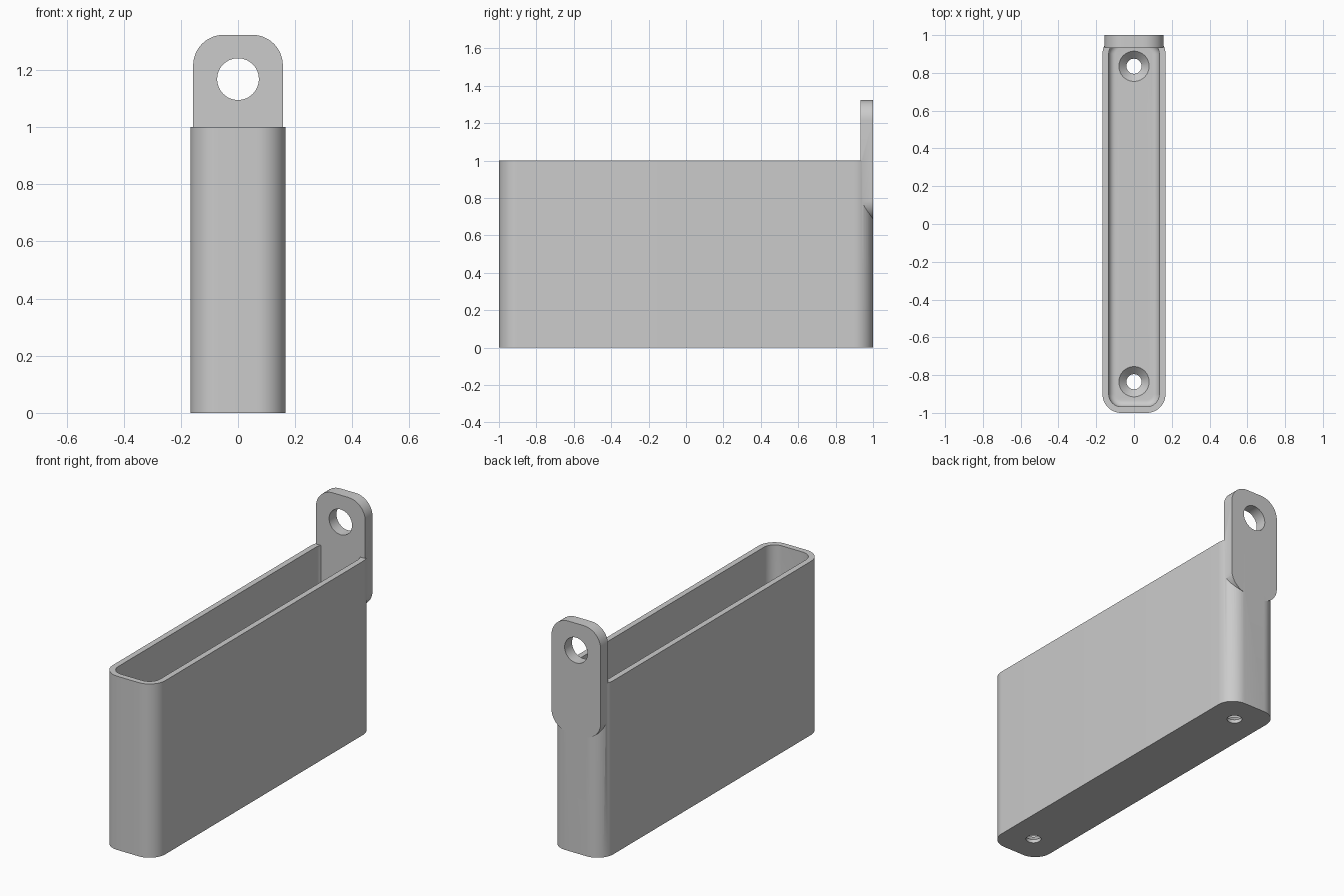
import bpy, bmesh, math
from mathutils import Matrix

if "Cube" in bpy.data.objects:
    bpy.data.objects.remove(bpy.data.objects["Cube"], do_unlink=True)

grey = bpy.data.materials.new("plain grey")
grey.use_nodes = True
grey.diffuse_color = (0.6, 0.6, 0.6, 1)
grey.node_tree.nodes["Principled BSDF"].inputs["Base Color"].default_value = (0.6, 0.6, 0.6, 1)


def rounded_rect(hx, hy, r, steps=12):
    """Outline of a rectangle with rounded corners, counter-clockwise."""
    pts = []
    for q, (sx, sy) in enumerate([(1, 1), (-1, 1), (-1, -1), (1, -1)]):
        for i in range(steps + 1):
            a = math.pi / 2 * (q + i / steps)
            pts.append((sx * (hx - r) + r * math.cos(a), sy * (hy - r) + r * math.sin(a)))
    return pts


def circle(r, sides=48):
    return [(r * math.cos(math.tau * i / sides), r * math.sin(math.tau * i / sides))
            for i in range(sides)]


def loft(name, sections, matrix=Matrix()):
    """Closed solid through stacked (outline, height) sections."""
    bm = bmesh.new()
    rings = [[bm.verts.new((x, y, z)) for x, y in pts] for pts, z in sections]
    for low, high in zip(rings, rings[1:]):
        for i in range(len(low)):
            j = (i + 1) % len(low)
            bm.faces.new((low[i], low[j], high[j], high[i]))
    bm.faces.new(rings[0][::-1])
    bm.faces.new(rings[-1])
    bm.transform(matrix)
    bmesh.ops.recalc_face_normals(bm, faces=bm.faces)
    mesh = bpy.data.meshes.new(name)
    bm.to_mesh(mesh)
    bm.free()
    mesh.materials.append(grey)
    obj = bpy.data.objects.new(name, mesh)
    bpy.context.collection.objects.link(obj)
    return obj


def combine(target, tool, operation):
    """Apply a boolean and remove the tool object."""
    bpy.context.view_layer.objects.active = target
    mod = target.modifiers.new(operation.title(), "BOOLEAN")
    mod.operation, mod.object, mod.solver = operation, tool, "EXACT"
    tool.hide_render = True
    bpy.ops.object.modifier_apply(modifier=mod.name)
    bpy.data.objects.remove(tool, do_unlink=True)


WIDTH, WALL, FLOOR, FILLET = 0.167, 0.033, 0.06, 0.035

# Tall narrow tray
tray = loft("tray_with_hanging_tab", [(rounded_rect(WIDTH, 1, 0.1), 0),
                                      (rounded_rect(WIDTH, 1, 0.1), 1)])

# Cavity with a filleted floor
sections = []
for i in range(7):
    a = math.pi / 2 * i / 6
    inset = WALL + FILLET * (1 - math.sin(a))
    sections.append((rounded_rect(WIDTH - inset, 1 - inset, 0.1 - inset),
                     FLOOR + FILLET * (1 - math.cos(a))))
sections.append((rounded_rect(WIDTH - WALL, 1 - WALL, 0.1 - WALL), 1.2))
combine(tray, loft("cavity_cutter", sections), "DIFFERENCE")

# Countersunk screw holes in the floor
for side in (-1, 1):
    screw = loft("screw_cutter", [(circle(0.04), -0.1), (circle(0.04), FLOOR - 0.04),
                                  (circle(0.08), FLOOR), (circle(0.08), FLOOR + 0.02)],
                 Matrix.Translation((0, side * 0.835, 0)))
    combine(tray, screw, "DIFFERENCE")

# Hanging tab with a round eye, standing at the back
upright = Matrix.Rotation(math.pi / 2, 4, "X")
tab = loft("tab", [(rounded_rect(0.157, 0.32, 0.107), 0), (rounded_rect(0.157, 0.32, 0.107), 0.067)],
           Matrix.Translation((0, 1, 1.003)) @ upright)
eye = loft("eye_cutter", [(circle(0.073), -0.1), (circle(0.073), 0.2)],
           Matrix.Translation((0, 1, 1.168)) @ upright)
combine(tab, eye, "DIFFERENCE")
combine(tray, tab, "UNION")

# Smooth rounds, crisp edges
bpy.ops.object.select_all(action="DESELECT")
tray.select_set(True)
bpy.context.view_layer.objects.active = tray
bpy.ops.object.shade_smooth_by_angle(angle=math.radians(30))
